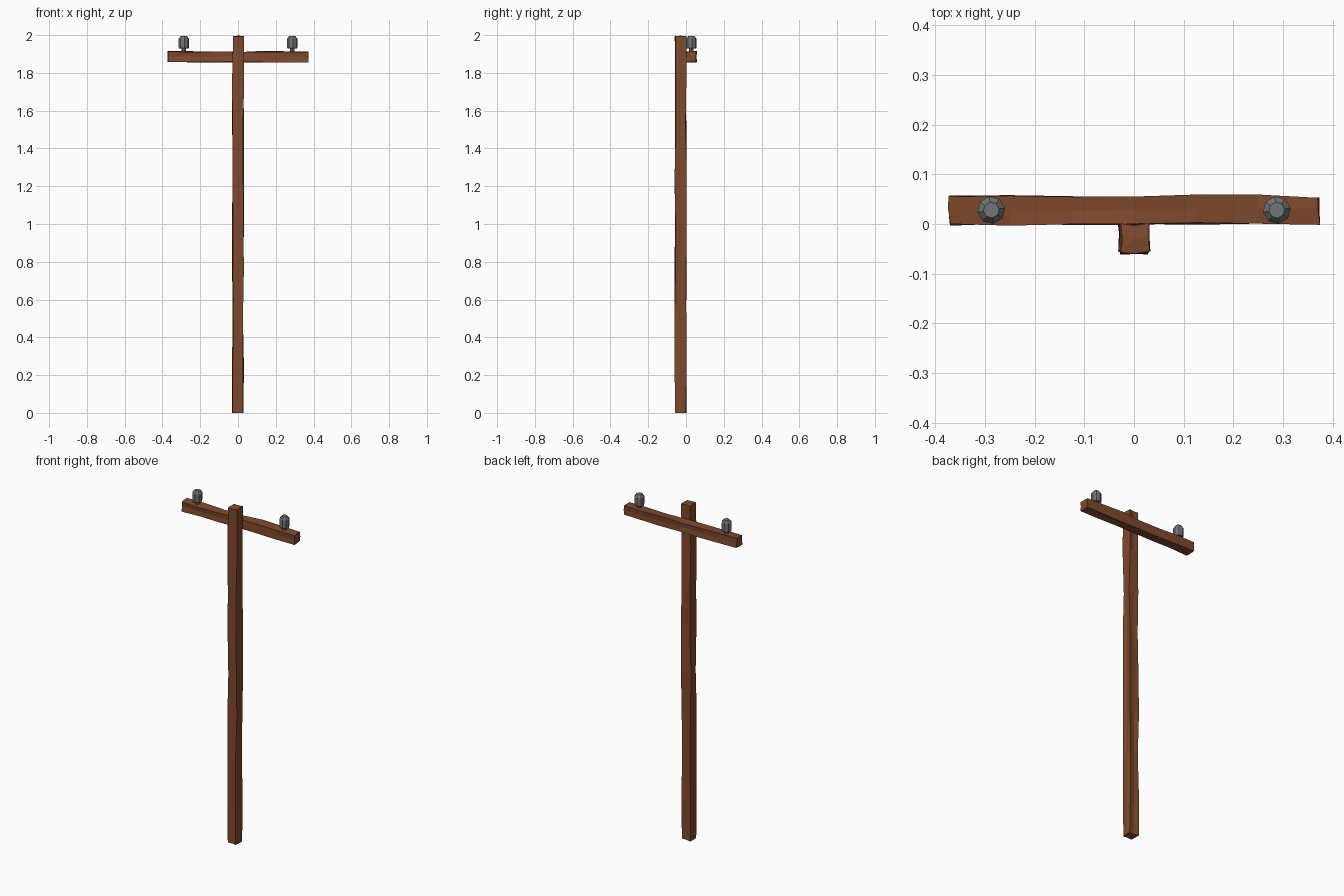
import bpy, bmesh, math, random
from mathutils import Vector

if "Cube" in bpy.data.objects:
    bpy.data.objects.remove(bpy.data.objects["Cube"])

random.seed(5)


def material(name, rgb):
    m = bpy.data.materials.new(name)
    m.diffuse_color = (*rgb, 1)
    m.use_nodes = True
    m.node_tree.nodes["Principled BSDF"].inputs["Base Color"].default_value = m.diffuse_color
    return m


wood = material("brown wood", (0.215, 0.068, 0.026))
grey = material("grey ceramic", (0.17, 0.175, 0.18))


def add_object(name, bm, mat):
    bmesh.ops.recalc_face_normals(bm, faces=bm.faces)
    me = bpy.data.meshes.new(name)
    bm.to_mesh(me)
    bm.free()
    me.materials.append(mat)
    ob = bpy.data.objects.new(name, me)
    bpy.context.collection.objects.link(ob)
    return ob


def loft(bm, rings, cap_centres):
    """Skin a list of vertex rings and close both ends with fans."""
    n = len(rings[0])
    for a, b in zip(rings, rings[1:]):
        for i in range(n):
            j = (i + 1) % n
            bm.faces.new((a[i], a[j], b[j], b[i]))
    for ring, c in zip((rings[0], rings[-1]), cap_centres):
        v = bm.verts.new(c)
        for i in range(n):
            bm.faces.new((ring[i], ring[(i + 1) % n], v))


# square section with an extra point in the middle of each side
SECTION = [(-1, -1), (0, -.95), (1, -1), (.95, 0), (1, 1), (0, .95), (-1, 1), (-.95, 0)]


def rough_beam(name, start, end, u, v, half, steps, jitter, end_jitter):
    """Hand-hewn timber from start to end, with u and v as section axes."""
    bm = bmesh.new()
    start, end, u, v = map(Vector, (start, end, u, v))
    axis = (end - start).normalized()
    rings = []
    for k in range(steps + 1):
        c = start.lerp(end, k / steps)
        ring = []
        for a, b in SECTION:
            ja, jb = (random.uniform(-jitter, jitter) for _ in range(2))
            along = 0
            if k in (0, steps):
                along = end_jitter[k > 0] * random.uniform(-1, 0.2) * (1 if k else -1)
            ring.append(bm.verts.new(c + u * (a * half + ja) + v * (b * half + jb) + axis * along))
        rings.append(ring)
    loft(bm, rings, (start, end))
    return add_object(name, bm, wood)


# upright post and the crossarm fixed behind it
rough_beam("post", (0, -.029, 0), (0, -.029, 1.997), (1, 0, 0), (0, 1, 0),
           .029, 8, .004, (0, .006))
rough_beam("crossarm", (-.373, .028, 1.885), (.373, .028, 1.885), (0, 1, 0), (0, 0, 1),
           .028, 6, .0035, (.005, .005))

# insulators: thin pin, eight-sided body, chamfered cap
PROFILE = [(.011, 1.905), (.011, 1.928), (.025, 1.928), (.028, 1.936),
           (.028, 1.980), (.016, 1.996)]
for side, x in (("left", -.287), ("right", .287)):
    bm = bmesh.new()
    rings = [[bm.verts.new((x + r * math.cos(i * math.pi / 4 + .15),
                            .028 + r * math.sin(i * math.pi / 4 + .15), z))
              for i in range(8)] for r, z in PROFILE]
    loft(bm, rings, ((x, .028, PROFILE[0][1]), (x, .028, PROFILE[-1][1])))
    add_object(side + "_insulator", bm, grey)
